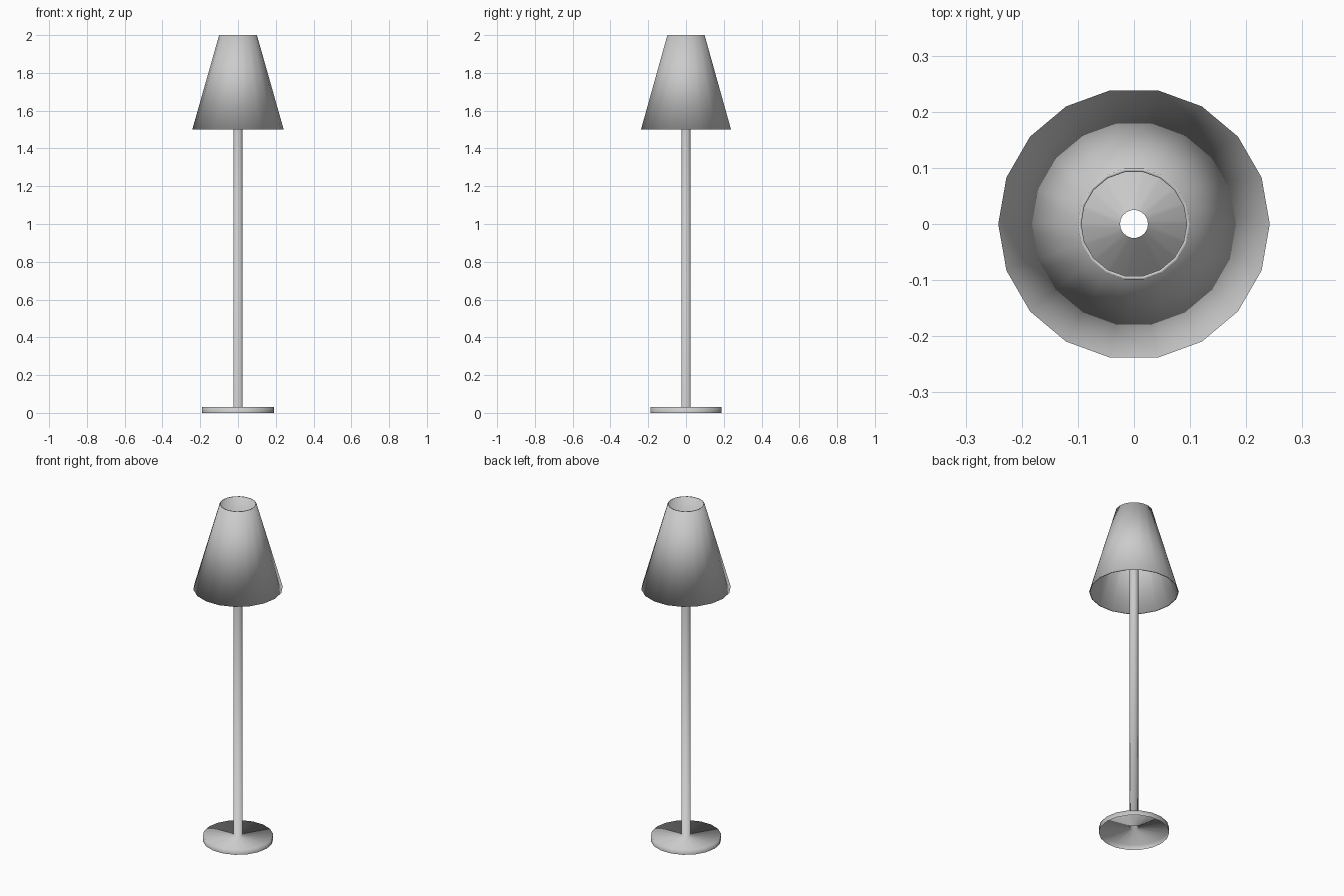
import bpy
import bmesh
from math import cos, sin, tau

SIDES = 18

cube = bpy.data.objects.get("Cube")
if cube:
    bpy.data.objects.remove(cube, do_unlink=True)

# One plain grey for the whole lamp
grey = bpy.data.materials.new("light grey")
grey.use_nodes = True
grey.diffuse_color = (0.6, 0.6, 0.6, 1)
grey.node_tree.nodes["Principled BSDF"].inputs["Base Color"].default_value = grey.diffuse_color


def lathe(name, profile, closed=False):
    """Turn a (radius, height) profile around z into a smooth surface."""
    bm = bmesh.new()
    rings = [[bm.verts.new((r * cos(tau * j / SIDES), r * sin(tau * j / SIDES), z))
              for j in range(SIDES)] for r, z in profile]
    pairs = list(zip(rings, rings[1:]))
    if closed:
        pairs.append((rings[-1], rings[0]))
    for low, high in pairs:
        for j in range(SIDES):
            k = (j + 1) % SIDES
            bm.faces.new((low[j], low[k], high[k], high[j])).smooth = True
    mesh = bpy.data.meshes.new(name)
    bm.to_mesh(mesh)
    bm.free()
    mesh.materials.append(grey)
    obj = bpy.data.objects.new(name, mesh)
    bpy.context.collection.objects.link(obj)
    return obj


# Hollow base dish flowing into an open tube pole
lathe("base_and_pole", [(0.19, 0), (0.19, 0.03), (0.025, 0.03), (0.025, 1.75)])

# Thin-walled conical shade, open at both ends
lathe("lamp_shade", [(0.242, 1.5), (0.1, 2), (0.094, 2), (0.236, 1.5)], closed=True)
